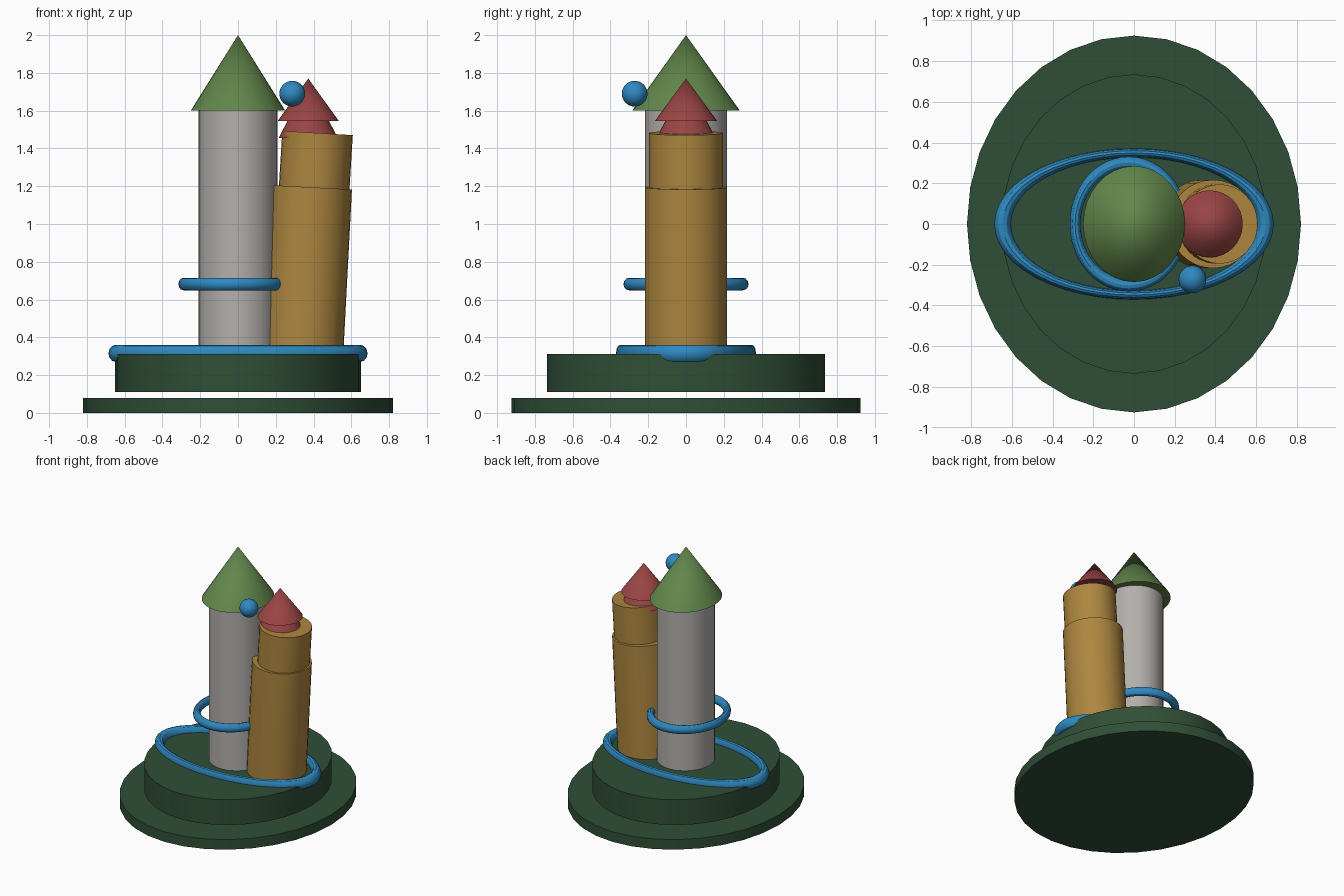
import bpy
from math import radians, sin, cos

cube = bpy.data.objects.get("Cube")
if cube:
    bpy.data.objects.remove(cube, do_unlink=True)


def material(name, rgb):
    m = bpy.data.materials.new(name)
    m.use_nodes = True
    m.diffuse_color = (*rgb, 1)
    m.node_tree.nodes["Principled BSDF"].inputs["Base Color"].default_value = (*rgb, 1)
    return m


base_green = material("dark green", (0.029, 0.078, 0.038))
roof_green = material("leaf green", (0.12, 0.24, 0.07))
roof_red = material("brick red", (0.32, 0.058, 0.058))
ochre = material("ochre", (0.42, 0.24, 0.05))
stone = material("pale grey", (0.45, 0.43, 0.41))
blue = material("blue", (0.028, 0.25, 0.53))


def finish(name, mat, scale=(1, 1, 1), tilt=0):
    ob = bpy.context.object
    ob.name = name
    ob.scale = scale
    ob.rotation_euler.y = radians(tilt)
    ob.data.materials.append(mat)
    bpy.ops.object.shade_smooth_by_angle(angle=radians(30))
    return ob


def drum(name, mat, x, rx, ry, z0, z1, tilt=0):
    """Elliptical cylinder; x is the axis position at mid height."""
    bpy.ops.mesh.primitive_cylinder_add(vertices=32, radius=1, depth=z1 - z0,
                                        location=(x, 0, (z0 + z1) / 2))
    return finish(name, mat, (rx, ry, 1), tilt)


def roof(name, mat, x, rx, ry, z0, z1):
    bpy.ops.mesh.primitive_cone_add(vertices=32, radius1=1, depth=z1 - z0,
                                    location=(x, 0, (z0 + z1) / 2))
    return finish(name, mat, (rx, ry, 1))


def ring(name, x, z, major, minor, scale):
    bpy.ops.mesh.primitive_torus_add(major_segments=48, minor_segments=12,
                                     major_radius=major, minor_radius=minor,
                                     location=(x, 0, z))
    return finish(name, blue, scale)


# Stepped oval base
drum("lower_base", base_green, 0, 0.82, 0.925, 0, 0.08)
drum("upper_base", base_green, 0, 0.65, 0.735, 0.11, 0.312)

# Straight tower with its pointed roof
drum("main_tower", stone, 0, 0.208, 0.217, 0.30, 1.61)
roof("main_roof", roof_green, 0, 0.25, 0.285, 1.6, 2.0)

# Leaning tower in two stages, with a doubled roof
drum("leaning_tower_lower", ochre, 0.364, 0.216, 0.217, 0.30, 1.195, 3)
drum("leaning_tower_upper", ochre, 0.41, 0.187, 0.195, 1.12, 1.482, 3.5)
roof("lower_red_roof", roof_red, 0.372, 0.157, 0.157, 1.455, 1.755)
roof("upper_red_roof", roof_red, 0.372, 0.162, 0.165, 1.545, 1.77)

# Rings around the towers
ring("ground_ring", 0, 0.315, 1, 0.062, (0.646, 0.349, 0.73))
ring("tower_ring", -0.025, 0.682, 1, 0.1, (0.264, 0.301, 0.33))

# Floating ball
bpy.ops.mesh.primitive_uv_sphere_add(segments=32, ring_count=16, radius=0.068,
                                     location=(0.287, -0.272, 1.69))
finish("floating_ball", blue)
